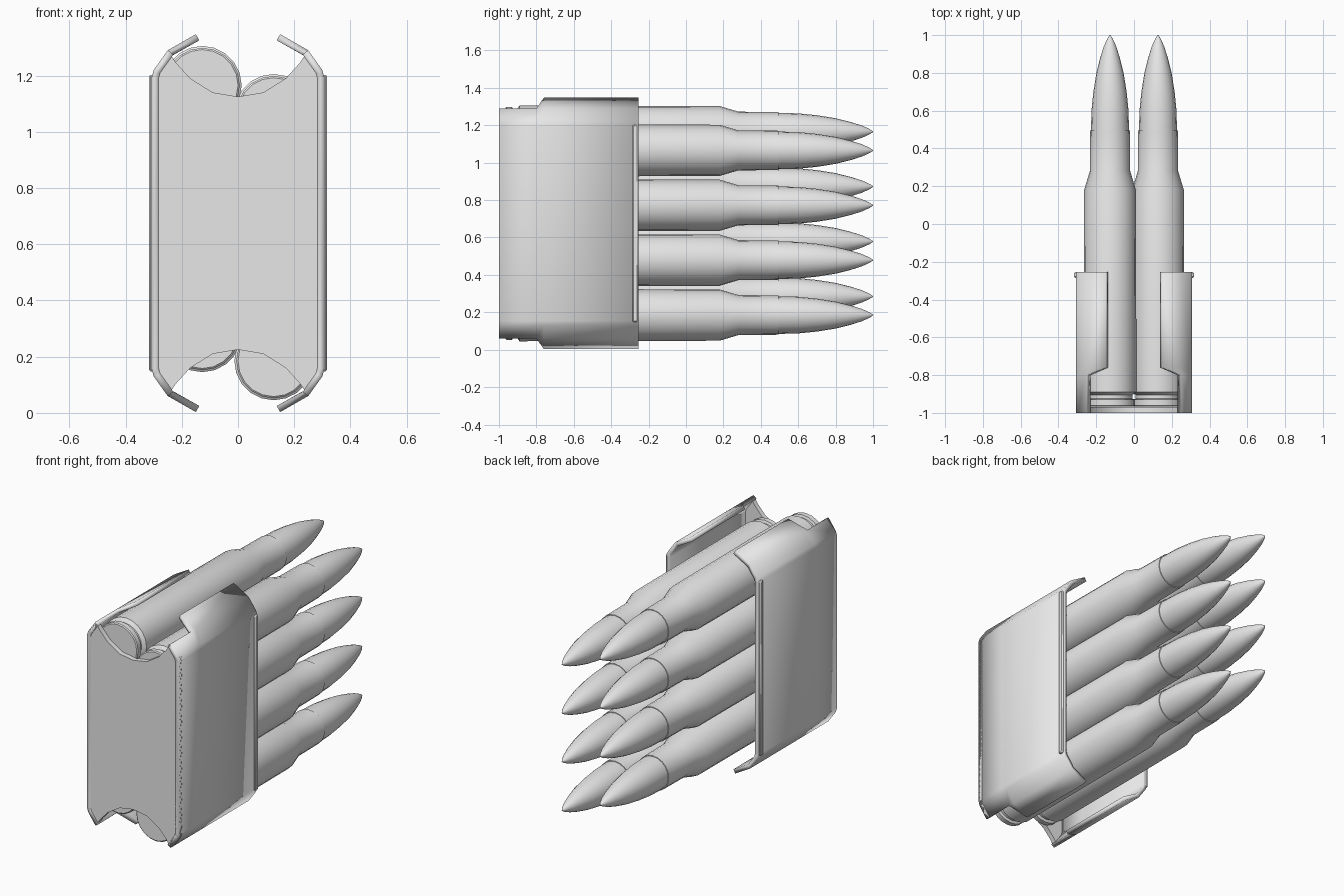
import bpy, bmesh
from math import sin, cos, pi, radians

cube = bpy.data.objects.get("Cube")
if cube:
    bpy.data.objects.remove(cube, do_unlink=True)

grey = bpy.data.materials.new("plain grey")
grey.use_nodes = True
grey.diffuse_color = (0.8, 0.8, 0.8, 1)
grey.node_tree.nodes["Principled BSDF"].inputs["Base Color"].default_value = (0.8, 0.8, 0.8, 1)

HEIGHT = 1.35
SIDES = 20


def finish(bm, name, fix_normals=True):
    if fix_normals:
        bmesh.ops.recalc_face_normals(bm, faces=bm.faces)
    mesh = bpy.data.meshes.new(name)
    bm.to_mesh(mesh)
    bm.free()
    mesh.materials.append(grey)
    obj = bpy.data.objects.new(name, mesh)
    bpy.context.collection.objects.link(obj)
    bpy.ops.object.select_all(action='DESELECT')
    obj.select_set(True)
    bpy.context.view_layer.objects.active = obj
    bpy.ops.object.shade_smooth_by_angle(angle=radians(28))
    return obj


def lathe(name, profile):
    """Turn (y, radius) points about the y axis, closing both ends."""
    bm = bmesh.new()
    rings = []
    for y, r in profile:
        rings.append([bm.verts.new((r * cos(2 * pi * i / SIDES), y, r * sin(2 * pi * i / SIDES)))
                      for i in range(SIDES)])
    for a, b in zip(rings, rings[1:]):
        for i in range(SIDES):
            j = (i + 1) % SIDES
            bm.faces.new((a[i], a[j], b[j], b[i]))
    bm.faces.new(rings[0])
    bm.faces.new(rings[-1])
    return finish(bm, name)


def copy_to(obj, name, x, z):
    twin = obj.copy()
    twin.name = name
    twin.location = (x, 0, z)
    bpy.context.collection.objects.link(twin)


# Cartridges: two staggered columns of four
case = lathe("cartridge_case", [(-0.965, 0.127), (-0.96, 0.133), (-0.93, 0.133), (-0.925, 0.118),
                                (-0.905, 0.118), (-0.89, 0.14), (0.18, 0.137), (0.28, 0.107), (0.495, 0.105)])
bullet = lathe("bullet", [(0.48, 0.101), (0.6, 0.098), (0.7, 0.088), (0.8, 0.072),
                          (0.88, 0.052), (0.94, 0.033), (0.98, 0.015), (1.0, 0.002)])
for side, x, base in (("left", 0.127, 0.185), ("right", -0.127, 0.285)):
    for row in range(4):
        z = base + row * 0.2935
        copy_to(case, f"{side}_case_{row + 1}", x, z)
        copy_to(bullet, f"{side}_bullet_{row + 1}", x, z)
bpy.data.objects.remove(case)
bpy.data.objects.remove(bullet)

# Clip side walls with folded lips, mirrored across x
upper = [(0.307, 1.195), (0.3, 1.22), (0.25, 1.29)]
wall = [(x, HEIGHT - z) for x, z in reversed(upper)] + upper
stations = [-1.0, -0.8, -0.76, -0.255]
bm = bmesh.new()
grid = [[bm.verts.new((x, y, z)) for y in stations] for x, z in wall]
for a, b in zip(grid, grid[1:]):
    for k in range(len(stations) - 1):
        bm.faces.new((a[k], a[k + 1], b[k + 1], b[k]))
for top in (True, False):
    edge = grid[-1] if top else grid[0]
    tip_z = 1.347 if top else HEIGHT - 1.347
    near, far = [bm.verts.new((0.15, y, tip_z)) for y in stations[2:]]
    faces = [(edge[1], edge[2], near), (edge[2], edge[3], far, near)]
    for f in faces:
        bm.faces.new(f if top else f[::-1])
walls = finish(bm, "clip_side_walls", fix_normals=False)
solid = walls.modifiers.new("thickness", 'SOLIDIFY')
solid.thickness = 0.025
solid.offset = -1
walls.modifiers.new("mirror", 'MIRROR')

# Clip end plate with a scallop at top and bottom
scallop = [(0.22, 1.245), (0.17, 1.19), (0.09, 1.14), (0.0, 1.125)]
quarter = upper + scallop
half = [(x, HEIGHT - z) for x, z in reversed(quarter)] + quarter
outline = half + [(-x, z) for x, z in reversed(half) if x > 0]
bm = bmesh.new()
face = bm.faces.new([bm.verts.new((x, -1.0, z)) for x, z in outline])
out = bmesh.ops.extrude_face_region(bm, geom=[face])
bmesh.ops.translate(bm, vec=(0, 0.03, 0),
                    verts=[g for g in out["geom"] if isinstance(g, bmesh.types.BMVert)])
finish(bm, "clip_end_plate")

# Narrow raised rims along the open edge of the side walls
for side, sign in (("left", 1), ("right", -1)):
    bm = bmesh.new()
    bmesh.ops.create_cube(bm, size=1)
    bmesh.ops.scale(bm, vec=(0.03, 0.032, 1.055), verts=bm.verts)
    bmesh.ops.translate(bm, vec=(sign * 0.302, -0.271, HEIGHT / 2), verts=bm.verts)
    rim = finish(bm, side + "_clip_rim")
    bevel = rim.modifiers.new("bevel", 'BEVEL')
    bevel.width = 0.006
